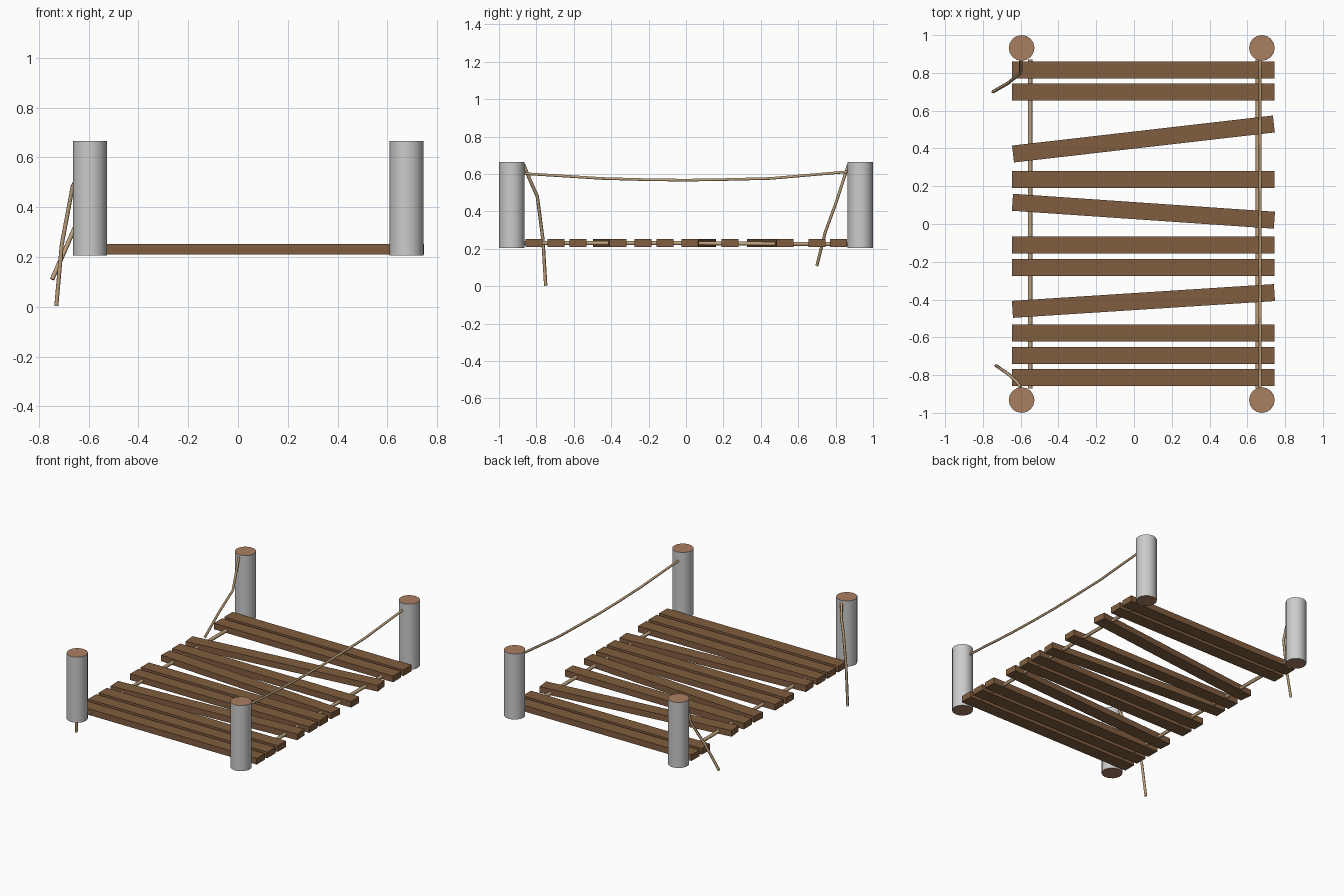
import bpy
from math import atan2

if "Cube" in bpy.data.objects:
    bpy.data.objects.remove(bpy.data.objects["Cube"])


def material(name, rgb):
    m = bpy.data.materials.new(name)
    m.diffuse_color = (*rgb, 1)
    m.use_nodes = True
    m.node_tree.nodes["Principled BSDF"].inputs["Base Color"].default_value = m.diffuse_color
    return m


wood = material("plank_wood", (0.22, 0.11, 0.05))
cut_wood = material("cut_wood", (0.40, 0.21, 0.12))
hemp = material("rope_hemp", (0.52, 0.36, 0.21))
bark = material("bark", (0.8, 0.8, 0.8))


def post(name, x, y):
    bpy.ops.mesh.primitive_cylinder_add(vertices=16, radius=0.068, depth=0.46,
                                        location=(x, y, 0.435))
    o = bpy.context.object
    o.name = name
    o.data.materials.append(bark)
    o.data.materials.append(cut_wood)
    for p in o.data.polygons:
        if abs(p.normal.z) > 0.9:
            p.material_index = 1
    bpy.ops.object.shade_smooth_by_angle(angle=0.52)


def plank(name, y_left, y_right):
    bpy.ops.mesh.primitive_cube_add(size=1, location=(0.05, (y_left + y_right) / 2, 0.231))
    o = bpy.context.object
    o.name = name
    o.scale = (1.39, 0.09, 0.043)
    o.rotation_euler.z = atan2(y_right - y_left, 1.39)
    o.data.materials.append(wood)


def rope(name, points, radius):
    c = bpy.data.curves.new(name, 'CURVE')
    c.dimensions = '3D'
    c.bevel_depth = radius
    c.bevel_resolution = 1
    c.use_fill_caps = True
    s = c.splines.new('POLY')
    s.points.add(len(points) - 1)
    for p, co in zip(s.points, points):
        p.co = (*co, 1)
    o = bpy.data.objects.new(name, c)
    bpy.context.collection.objects.link(o)
    c.materials.append(hemp)
    bpy.ops.object.select_all(action='DESELECT')
    o.select_set(True)
    bpy.context.view_layer.objects.active = o
    bpy.ops.object.convert(target='MESH')


# Corner posts
for side, x in (("left", -0.595), ("right", 0.677)):
    for end, y in (("front", -0.932), ("back", 0.932)):
        post(f"post_{end}_{side}", x, y)

# Deck planks, some knocked askew (left y, right y)
rows = [(-0.812, -0.812), (-0.695, -0.695), (-0.578, -0.578), (-0.452, -0.363),
        (-0.23, -0.23), (-0.112, -0.112), (0.115, 0.02), (0.235, 0.235),
        (0.37, 0.53), (0.70, 0.70), (0.815, 0.815)]
for i, (a, b) in enumerate(rows):
    plank(f"plank_{i + 1}", a, b)

# Ropes carrying the deck
for side, x in (("left", -0.55), ("right", 0.656)):
    rope(f"deck_rope_{side}", [(x, -0.87, 0.23), (x, 0, 0.23), (x, 0.87, 0.224)], 0.012)

# Intact, sagging handrail
rope("handrail_rope", [(0.668, -0.88, 0.603), (0.668, -0.45, 0.576), (0.668, -0.2, 0.569),
                       (0.668, 0, 0.567), (0.668, 0.2, 0.57), (0.668, 0.45, 0.576),
                       (0.668, 0.88, 0.613)], 0.008)

# Snapped handrail ends
rope("broken_rope_front", [(-0.60, -0.868, 0.65), (-0.62, -0.835, 0.57), (-0.665, -0.795, 0.48),
                           (-0.708, -0.765, 0.25), (-0.73, -0.75, 0.003)], 0.009)
rope("broken_rope_back", [(-0.60, 0.868, 0.65), (-0.60, 0.80, 0.44), (-0.668, 0.745, 0.29),
                          (-0.747, 0.70, 0.11)], 0.009)
